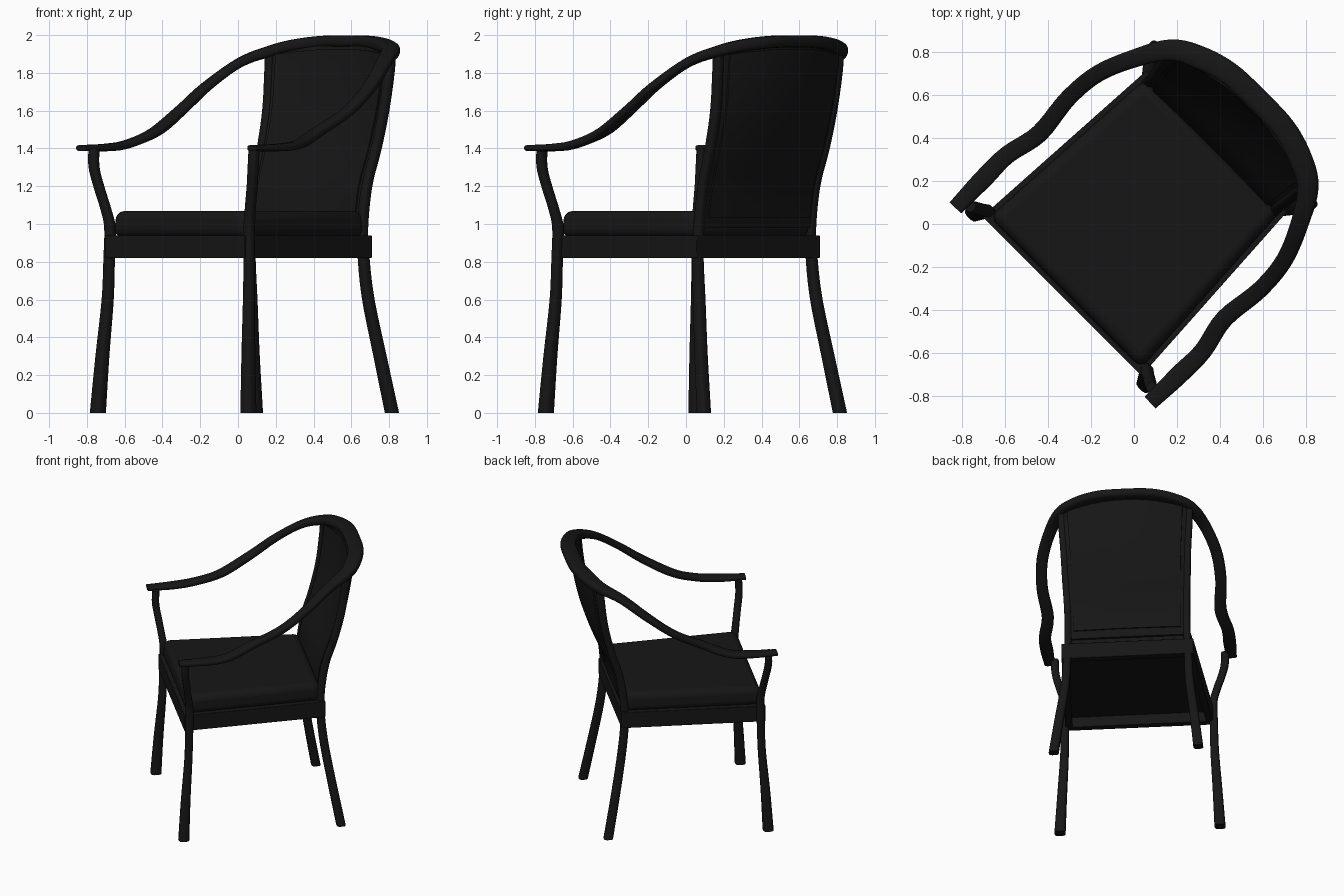
import bpy, bmesh, math
from mathutils import Vector

if "Cube" in bpy.data.objects:
    bpy.data.objects.remove(bpy.data.objects["Cube"])

black = bpy.data.materials.new("black")
black.diffuse_color = (0.008, 0.008, 0.008, 1)
black.use_nodes = True
black.node_tree.nodes["Principled BSDF"].inputs["Base Color"].default_value = black.diffuse_color


def finish(bm, name, bevel=0.0):
    bmesh.ops.recalc_face_normals(bm, faces=bm.faces[:])
    me = bpy.data.meshes.new(name)
    bm.to_mesh(me)
    bm.free()
    ob = bpy.data.objects.new(name, me)
    bpy.context.collection.objects.link(ob)
    me.materials.append(black)
    if bevel:
        m = ob.modifiers.new("bevel", 'BEVEL')
        m.width, m.segments, m.limit_method = bevel, 4, 'ANGLE'
    bpy.ops.object.select_all(action='DESELECT')
    bpy.context.view_layer.objects.active = ob
    ob.select_set(True)
    bpy.ops.object.shade_smooth_by_angle(angle=math.radians(35))
    return ob


def spline(pts, n=5):
    """Catmull-Rom through tuples of any length."""
    P = [Vector(p) for p in pts]
    P = [2 * P[0] - P[1]] + P + [2 * P[-1] - P[-2]]
    out = []
    for a, b, c, d in zip(P, P[1:], P[2:], P[3:]):
        for i in range(n):
            t = i / n
            out.append(0.5 * (2 * b + (c - a) * t + (2 * a - 5 * b + 4 * c - d) * t * t
                              + (3 * b - a - 3 * c + d) * t ** 3))
    return out + [P[-2]]


def sweep(name, pts, upright, sides=16):
    """Rounded-rectangle section along points (x, y, z, width, height)."""
    path = spline(pts)
    bm = bmesh.new()
    rings = []
    for i, p in enumerate(path):
        c = Vector(p[:3])
        t = Vector(path[min(i + 1, len(path) - 1)][:3]) - Vector(path[max(i - 1, 0)][:3])
        if upright:
            a, b = Vector((1, -1, 0)).normalized(), Vector((1, 1, 0)).normalized()
        else:
            a = t.cross(Vector((0, 0, 1))).normalized()
            b = a.cross(t).normalized()
        ring = []
        for k in range(sides):
            th = 2 * math.pi * (k + 0.5) / sides
            co, si = math.cos(th), math.sin(th)
            u = math.copysign(abs(co) ** 0.65, co) * p[3] / 2
            v = math.copysign(abs(si) ** 0.65, si) * p[4] / 2
            ring.append(bm.verts.new(c + a * u + b * v))
        rings.append(ring)
    for r, s in zip(rings, rings[1:]):
        for k in range(sides):
            j = (k + 1) % sides
            bm.faces.new((r[k], r[j], s[j], s[k]))
    bm.faces.new(rings[0])
    bm.faces.new(rings[-1])
    return finish(bm, name)


def swap(pts):
    """Mirror across the chair's diagonal symmetry plane."""
    return [(p[1], p[0]) + tuple(p[2:]) for p in pts]


# Legs, running up into arm supports and back posts
front = [(.055, -.742, 0, .078, .075), (.055, -.718, .3, .068, .065), (.058, -.69, .6, .06, .055),
         (.06, -.682, .82, .055, .055), (.06, -.678, .98, .055, .055), (.065, -.70, 1.08, .055, .05),
         (.075, -.737, 1.2, .055, .05), (.08, -.762, 1.3, .055, .05), (.085, -.763, 1.4, .055, .05)]
back = [(.815, .095, 0, .07, .065), (.752, .08, .3, .065, .062), (.69, .07, .6, .06, .06),
        (.665, .062, .82, .055, .058), (.66, .068, .98, .05, .055), (.682, .09, 1.2, .05, .055),
        (.732, .128, 1.4, .05, .055), (.772, .157, 1.6, .05, .055), (.80, .168, 1.8, .05, .055),
        (.808, .172, 1.92, .05, .055)]
for side, f in (("right", list), ("left", swap)):
    sweep(f"front_leg_{side}", f(front), True)
    sweep(f"back_leg_{side}", f(back), True)

# Continuous arm and crest rail
half = [(.075, -.83, 1.402, .075, .032), (.21, -.70, 1.405, .09, .04), (.32, -.59, 1.422, .085, .044),
        (.42, -.44, 1.487, .085, .048), (.585, -.305, 1.60, .08, .048), (.70, -.165, 1.73, .08, .048),
        (.772, .01, 1.855, .085, .05), (.808, .17, 1.915, .10, .06), (.775, .30, 1.945, .11, .065),
        (.70, .44, 1.963, .11, .065)]
sweep("arm_rail", half + [(.575, .575, 1.967, .11, .065)] + swap(half)[::-1], False)

# Seat outline: front-right, back-right, back-left, front-left
FRAME = [(.035, -.705), (.71, .055), (.055, .71), (-.705, .035)]


def scaled(k):
    return [(x * k, y * k) for x, y in FRAME]


def slab(name, k, z0, z1, bevel=0.0, top=None):
    bm = bmesh.new()
    lo = [bm.verts.new((x, y, z0)) for x, y in scaled(k)]
    hi = [bm.verts.new((x, y, z1)) for x, y in scaled(top or k)]
    bm.faces.new(lo)
    bm.faces.new(hi)
    for i in range(4):
        j = (i + 1) % 4
        bm.faces.new((lo[i], lo[j], hi[j], hi[i]))
    return finish(bm, name, bevel)


# Seat frame rails, deck and cushion
bm = bmesh.new()
loops = [[bm.verts.new((x, y, z)) for x, y in scaled(k)]
         for k, z in ((1, .82), (1, .94), (.9, .94), (.9, .82))]
for a, b in zip(loops, loops[1:] + loops[:1]):
    for i in range(4):
        j = (i + 1) % 4
        bm.faces.new((a[i], a[j], b[j], b[i]))
finish(bm, "seat_frame", 0.004)
slab("seat_deck", .92, .90, .935)
slab("seat_cushion", .96, .93, 1.07, 0.045, .94)

# Curved back panel with a narrow raised border
posts = spline(back[4:], 4)


def panel(name, s0, s1, thick):
    bm = bmesh.new()
    out = Vector((1, 1, 0)).normalized()
    n = 12
    grids = []
    for off in (-thick / 2, thick / 2):
        rows = []
        for p in posts[s0:s1]:
            r, l = Vector(p[:3]), Vector((p[1], p[0], p[2]))
            k = max(0, (p[2] - .95) / .97)
            row = []
            for i in range(n + 1):
                t = (i / n - .5) * (.90 if s0 else 1) + .5
                c = 1 - (2 * t - 1) ** 2
                v = r.lerp(l, t) + out * (c * .10 * k + off)
                v.z += c * .04 * k ** 4
                row.append(bm.verts.new(v))
            rows.append(row)
        grids.append(rows)
    A, B = grids
    m = len(A) - 1
    for g in grids:
        for j in range(m):
            for i in range(n):
                bm.faces.new((g[j][i], g[j][i + 1], g[j + 1][i + 1], g[j + 1][i]))
    for i in range(n):
        for j in (0, m):
            bm.faces.new((A[j][i], A[j][i + 1], B[j][i + 1], B[j][i]))
    for j in range(m):
        for i in (0, n):
            bm.faces.new((A[j][i], A[j + 1][i], B[j + 1][i], B[j][i]))
    return finish(bm, name)


panel("back_panel", 0, len(posts), .035)
panel("back_padding", 1, len(posts) - 1, .055)
